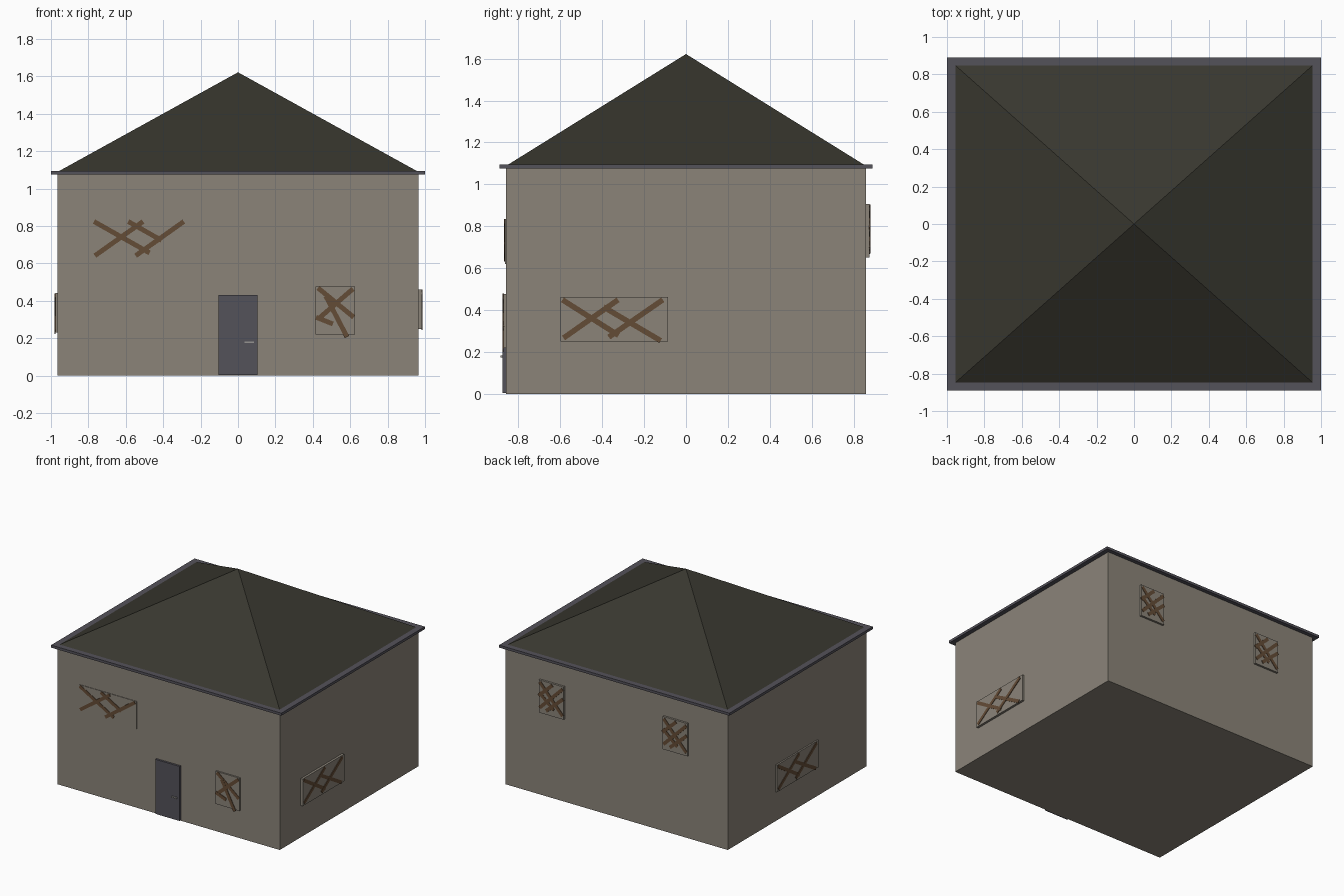
import bpy, bmesh, math
from mathutils import Matrix, Vector

if "Cube" in bpy.data.objects:
    bpy.data.objects.remove(bpy.data.objects["Cube"])


def material(name, rgb):
    m = bpy.data.materials.new(name)
    m.diffuse_color = [(c / 255 / 12.92 if c < 11 else ((c / 255 + 0.055) / 1.055) ** 2.4) for c in rgb] + [1]
    m.use_nodes = True
    m.node_tree.nodes["Principled BSDF"].inputs["Base Color"].default_value = m.diffuse_color
    return m


PLASTER = material("weathered plaster", (139, 132, 121))
ROOF = material("dark roof", (56, 55, 47))
TRIM = material("slate grey", (84, 82, 90))
WOOD = material("brown wood", (100, 76, 54))
METAL = material("pale metal", (150, 148, 145))


def finish(name, bm, mat):
    bmesh.ops.recalc_face_normals(bm, faces=bm.faces)
    me = bpy.data.meshes.new(name)
    bm.to_mesh(me)
    bm.free()
    me.materials.append(mat)
    ob = bpy.data.objects.new(name, me)
    bpy.context.collection.objects.link(ob)
    return ob


def add_box(bm, size, matrix):
    bmesh.ops.create_cube(bm, size=1, matrix=matrix @ Matrix.Diagonal((*size, 1)))


def box(name, lo, hi, mat):
    lo, hi = Vector(lo), Vector(hi)
    bm = bmesh.new()
    add_box(bm, hi - lo, Matrix.Translation((lo + hi) / 2))
    return finish(name, bm, mat)


WX, WY, WZ = 0.965, 0.86, 1.075

# House body, eaves and hip roof
box("walls", (-WX, -WY, 0), (WX, WY, WZ), PLASTER)
box("eaves", (-1, -0.89, WZ), (1, 0.89, 1.095), TRIM)
bm = bmesh.new()
base = [bm.verts.new((sx * 0.955, sy * 0.848, 1.095)) for sx, sy in ((-1, -1), (1, -1), (1, 1), (-1, 1))]
peak = bm.verts.new((0, 0, 1.622))
bm.faces.new(base[::-1])
for i in range(4):
    bm.faces.new((base[i], base[(i + 1) % 4], peak))
finish("hip_roof", bm, ROOF)

# Front door with its handle
box("door", (-0.105, -0.876, 0.004), (0.105, -WY, 0.432), TRIM)
box("door_handle", (0.035, -0.884, 0.174), (0.085, -0.876, 0.184), METAL)


def boarded_window(name, angle, wall, u0, u1, z0, z1, depth, boards):
    """Shallow window panel with planks; u runs to the right seen from outside.
    Planks are given as fractions of the window's width and height."""
    turn = Matrix.Rotation(angle, 4, 'Z')
    w, h = u1 - u0, z1 - z0
    bm = bmesh.new()
    add_box(bm, (w, depth, h), turn @ Matrix.Translation(((u0 + u1) / 2, -wall - depth / 2, (z0 + z1) / 2)))
    finish(name + "_panel", bm, PLASTER)
    bm = bmesh.new()
    for i, (a, b, c, d) in enumerate(boards):
        p, q = Vector((u0 + a * w, z0 + b * h)), Vector((u0 + c * w, z0 + d * h))
        mid, run = (p + q) / 2, q - p
        y = -wall - depth - 0.0005 * (i % 4)
        place = Matrix.Translation((mid.x, y, mid.y)) @ Matrix.Rotation(-math.atan2(run.y, run.x), 4, 'Y')
        add_box(bm, (run.length, 0.006, 0.026), turn @ place)
    finish(name + "_boards", bm, WOOD)


# Plank layouts
WIDE_FRONT = [(0, .95, .60, .17), (.01, .10, .53, .95), (.37, .95, .73, .48), (.45, .10, .97, .95)]
WIDE_SIDE = [(.02, .94, .54, .14), (.03, .08, .535, .94), (.40, .78, .93, .02), (.45, .10, .95, .94)]
CROSS_FRONT = [(.06, .97, .97, .36), (.95, .95, .06, .32), (.26, .80, .80, -.05), (.01, .36, .44, .22)]
CROSS_BACK = [(.04, .94, .96, .10), (.04, .16, .96, .92), (.0, .52, .55, .95), (.30, .12, .98, .62),
              (.02, .62, .60, .20)]

# Windows on all four sides
boarded_window("front_upper_window", 0, WY, -0.77, -0.275, 0.62, 0.835, 0.004, WIDE_FRONT)
boarded_window("front_lower_window", 0, WY, 0.415, 0.625, 0.22, 0.477, 0.012, CROSS_FRONT)
boarded_window("right_window", math.pi / 2, WX, -0.60, -0.085, 0.25, 0.462, 0.018, WIDE_SIDE)
boarded_window("left_window", -math.pi / 2, WX, -0.265, 0.25, 0.23, 0.442, 0.012, WIDE_SIDE)
for side, u in (("left", -0.665), ("right", 0.41)):
    boarded_window("back_window_" + side, math.pi, WY, u, u + 0.215, 0.65, 0.907, 0.016, CROSS_BACK)
